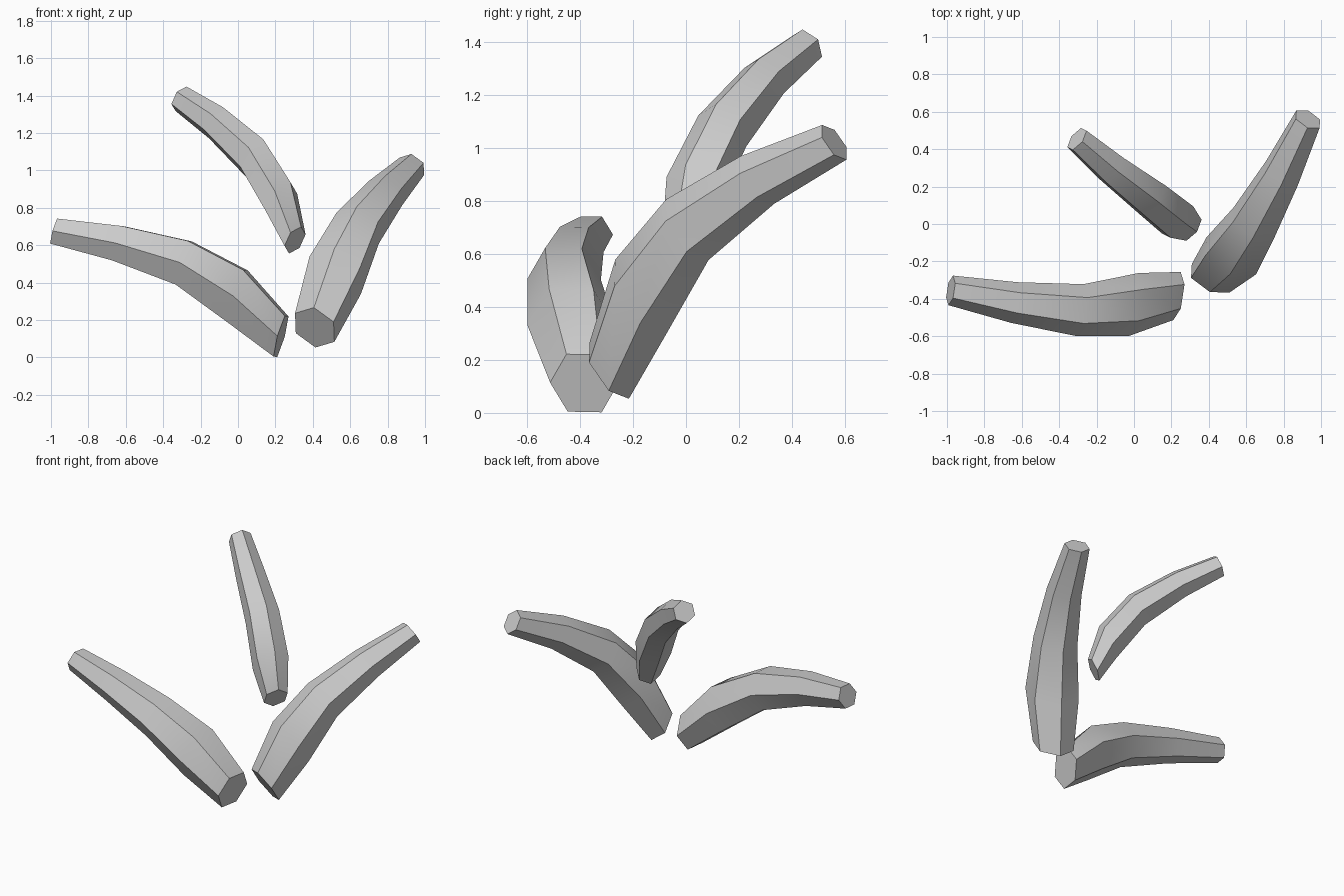
import bpy, bmesh, math
from mathutils import Vector

if "Cube" in bpy.data.objects:
    bpy.data.objects.remove(bpy.data.objects["Cube"])


def horn(name, side, up, rings):
    """Hexagonal tapered tube: one fixed section, scaled and moved along its path."""
    u = Vector(side).normalized()
    v = Vector(up)
    v = (v - u * v.dot(u)).normalized()
    bm = bmesh.new()
    loops = []
    for x, y, z, r in rings:
        c = Vector((x, y, z))
        loops.append([bm.verts.new(c + r * (math.cos(k * math.pi / 3) * u + math.sin(k * math.pi / 3) * v))
                      for k in range(6)])
    for a, b in zip(loops, loops[1:]):
        for k in range(6):
            j = (k + 1) % 6
            bm.faces.new((a[k], a[j], b[j], b[k]))
    bm.faces.new(loops[0])
    bm.faces.new(loops[-1])
    bmesh.ops.recalc_face_normals(bm, faces=bm.faces)
    mesh = bpy.data.meshes.new(name)
    bm.to_mesh(mesh)
    bm.free()
    ob = bpy.data.objects.new(name, mesh)
    bpy.context.collection.objects.link(ob)
    bpy.ops.object.select_all(action='DESELECT')
    ob.select_set(True)
    bpy.context.view_layer.objects.active = ob
    bpy.ops.object.shade_smooth_by_angle(angle=math.radians(35))


# long low horn reaching left: x, y, z, radius per ring
horn("left_horn", (-.15, -.98, .02), (.27, 0, .96), [
    (.23, -.385, .112, .13), (0, -.43, .325, .17), (-.29, -.46, .505, .14),
    (-.64, -.42, .61, .11), (-.98, -.355, .675, .08)])

# horn reaching right and back
horn("right_horn", (.77, -.58, .23), (0, -.58, .81), [
    (.41, -.29, .16, .13), (.52, -.17, .44, .17), (.64, .005, .692, .14),
    (.79, .27, .88, .11), (.93, .56, 1.022, .08)])

# smaller upper horn
horn("upper_horn", (-.3, -.8, .51), (.4, -.17, .85), [
    (.305, -.025, .627, .08), (.232, .023, .83, .12), (.09, .137, 1.065, .113),
    (-.118, .295, 1.255, .093), (-.305, .455, 1.383, .073)])
